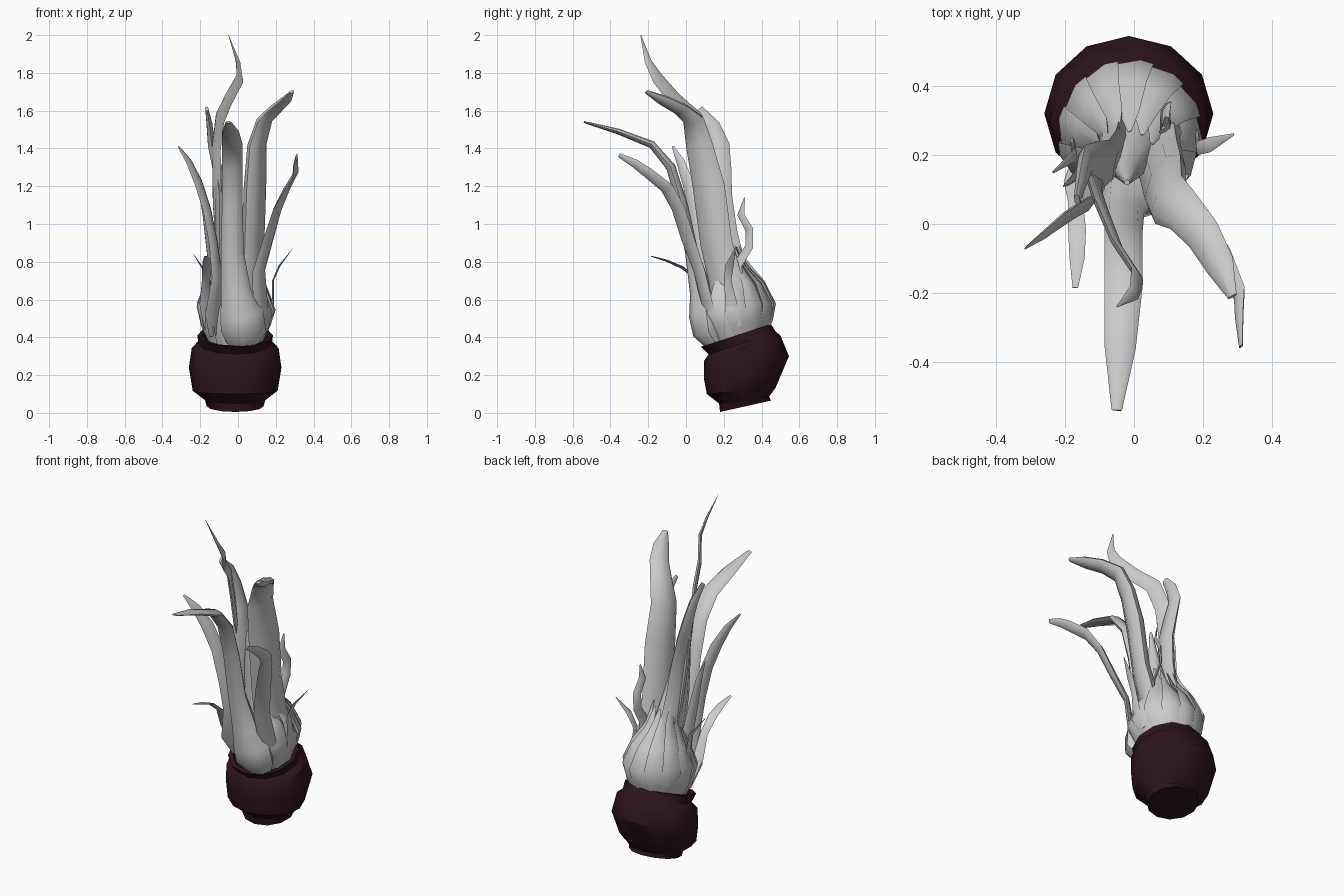
import bpy, bmesh, math, random
from mathutils import Vector

random.seed(4)


def finish(name, rings, mat=None, angle=40):
    """Skin a list of closed rings into one capped mesh object."""
    bm = bmesh.new()
    vs = [[bm.verts.new(p) for p in r] for r in rings]
    n = len(rings[0])
    for a, b in zip(vs, vs[1:]):
        for i in range(n):
            j = (i + 1) % n
            bm.faces.new((a[i], a[j], b[j], b[i]))
    bm.faces.new(vs[0][::-1])
    bm.faces.new(vs[-1])
    bmesh.ops.recalc_face_normals(bm, faces=bm.faces)
    me = bpy.data.meshes.new(name)
    bm.to_mesh(me)
    bm.free()
    ob = bpy.data.objects.new(name, me)
    bpy.context.collection.objects.link(ob)
    if mat:
        me.materials.append(mat)
    bpy.ops.object.select_all(action='DESELECT')
    ob.select_set(True)
    bpy.context.view_layer.objects.active = ob
    bpy.ops.object.shade_smooth_by_angle(angle=math.radians(angle))
    return ob


def leaf(name, pts, side, flat=0.4, sides=6, twist=0.0):
    """Tapered strand; pts are (x, y, z, half width[, half thickness])."""
    P = [Vector(p[:3]) for p in pts]
    rings = []
    for i, p in enumerate(pts):
        t = (P[min(i + 1, len(P) - 1)] - P[max(i - 1, 0)]).normalized()
        s = Vector(side)
        s = (s - t * s.dot(t)).normalized()
        n = t.cross(s)
        k = math.radians(twist) * i / (len(P) - 1)
        s, n = s * math.cos(k) + n * math.sin(k), n * math.cos(k) - s * math.sin(k)
        w = p[3]
        h = p[4] if len(p) > 4 else w * flat
        rings.append([P[i] + s * w * math.cos(a) + n * h * math.sin(a)
                      for a in (2 * math.pi * q / sides for q in range(sides))])
    return finish(name, rings, angle=50)


# Tilted pot: each ring is front y, front z, back y, back z, half width
maroon = bpy.data.materials.new("dark_maroon")
maroon.diffuse_color = (0.025, 0.007, 0.011, 1)
pot = [(.18, .005, .45, .065, .15), (.175, .05, .44, .085, .16),
       (.11, .10, .475, .135, .225), (.095, .18, .545, .30, .245),
       (.095, .275, .50, .41, .23), (.12, .31, .475, .43, .195),
       (.08, .35, .45, .47, .20), (.11, .355, .43, .465, .175),
       (.14, .30, .42, .40, .16)]
rings = []
for fy, fz, by, bz, hx in pot:
    ring = []
    for q in range(12):
        a = 2 * math.pi * q / 12
        c = math.cos(a)
        ring.append((-.015 + hx * math.sin(a), (fy + by) / 2 + c * (by - fy) / 2,
                     (fz + bz) / 2 + c * (bz - fz) / 2))
    rings.append(ring)
finish("pot", rings, maroon)

# Bulb core
leaf("bulb_core", [(-.01, .28, .35, .12), (-.01, .26, .45, .145), (-.01, .25, .56, .155),
                   (-.01, .23, .66, .11), (-.01, .20, .78, .07), (-.02, .15, 1.0, .035),
                   (-.02, .12, 1.2, .008)], (1, 0, 0), .95, 10)

# Overlapping bulb scales around the sides and back
for k in range(9):
    a = math.radians(-25 + k * 230 / 8)
    c, s = math.cos(a), math.sin(a)
    j = random.uniform(-.02, .02)
    pts = []
    for r, y0, z, w in [(.13, .28, .38, .045), (.165, .27, .47, .065), (.185, .26, .56 + j, .07),
                        (.145, .25, .67 + j, .05), (.09, .23, .77 + 2 * j, .03),
                        (.075, .19, .90 + 3 * j, .006)]:
        pts.append((-.012 + r * c, y0 + r * s * 1.04, z + .03 * s, w))
    leaf("bulb_scale_%d" % (k + 1), pts, (-s, c, 0), .3, 6, 25)

# Long leaves
X, Y = (1, 0, 0), (0, 1, 0)
leaf("front_leaf", [(.02, .16, .36, .08, .05), (.03, .12, .43, .12, .085), (.02, .11, .52, .115, .095),
                    (-.01, .08, .64, .08, .06), (-.03, .03, .85, .06, .035), (-.03, -.02, 1.1, .055, .03),
                    (-.03, -.08, 1.30, .055, .025), (-.03, -.18, 1.42, .055, .02),
                    (-.04, -.36, 1.49, .045, .015), (-.05, -.54, 1.54, .015, .005)], X, .4, 8)
leaf("thick_leaf", [(.07, .25, .40, .08), (.09, .24, .54, .11), (.07, .21, .70, .10),
                    (.08, .16, .90, .095), (.09, .12, 1.2, .095), (.10, .07, 1.42, .08),
                    (.14, .04, 1.55, .065), (.20, -.03, 1.61, .055), (.25, -.12, 1.655, .045),
                    (.285, -.21, 1.70, .015)], (.45, .89, 0), .48, 8)
leaf("tall_leaf", [(-.08, .22, .50, .06), (-.09, .20, .8, .045), (-.11, .16, 1.1, .045),
                   (-.115, .11, 1.4, .045), (-.095, .05, 1.56, .045), (-.05, -.06, 1.66, .04),
                   (.01, -.15, 1.77, .035), (.0, -.20, 1.86, .022), (-.05, -.24, 2.0, .002)],
     (-.5, .85, 0), .3, 6)
leaf("right_leaf", [(.11, .18, .42, .04), (.12, .12, .54, .05), (.11, .07, .75, .045),
                    (.16, .01, .92, .045), (.21, -.04, 1.08, .042), (.26, -.10, 1.19, .038),
                    (.305, -.20, 1.27, .032), (.305, -.27, 1.32, .025), (.31, -.355, 1.365, .012)],
     (.8, .4, .4), .35, 6, 35)
leaf("left_leaf", [(-.12, .20, .42, .05), (-.13, .14, .54, .07), (-.11, .09, .72, .045),
                   (-.13, .06, .90, .038), (-.165, .04, 1.08, .036), (-.21, .01, 1.22, .035),
                   (-.26, -.03, 1.33, .025), (-.315, -.07, 1.41, .006)], (.6, .8, 0), .35)
leaf("curled_back_leaf", [(-.05, .32, .48, .08), (-.06, .31, .60, .09), (-.07, .24, .75, .09),
                          (-.075, .19, .95, .085), (-.085, .17, 1.15, .075), (-.11, .18, 1.30, .06),
                          (-.14, .18, 1.42, .05), (-.15, .14, 1.52, .04), (-.165, .07, 1.61, .02)],
     (.5, .85, 0), .45, 6, 40)
leaf("left_inner_leaf", [(-.12, .22, .50, .05), (-.13, .18, .70, .04), (-.16, .15, .92, .03),
                         (-.18, .13, 1.06, .02), (-.205, .11, 1.16, .003)], (.4, .9, 0), .3)

# Short outer shoots
leaf("low_left_shoot", [(-.15, .20, .45, .03), (-.175, .13, .58, .03), (-.17, .07, .70, .022),
                        (-.165, -.02, .77, .026), (-.165, -.10, .805, .022), (-.17, -.185, .83, .008)],
     (1, .3, 0), .25)
leaf("left_side_shoot", [(-.17, .26, .48, .03), (-.18, .24, .62, .025), (-.17, .20, .74, .02),
                         (-.235, .15, .84, .004)], Y, .3)
leaf("low_right_shoot", [(.16, .27, .46, .04), (.185, .24, .58, .03), (.185, .22, .70, .02),
                         (.22, .23, .78, .022), (.29, .26, .87, .003)], Y, .25)
leaf("back_shoot", [(.09, .33, .55, .04), (.09, .28, .68, .035), (.09, .27, .78, .03),
                    (.09, .335, .88, .025), (.095, .335, .97, .025), (.09, .29, 1.05, .022),
                    (.09, .31, 1.14, .003)], (.5, .8, 0), .3)
